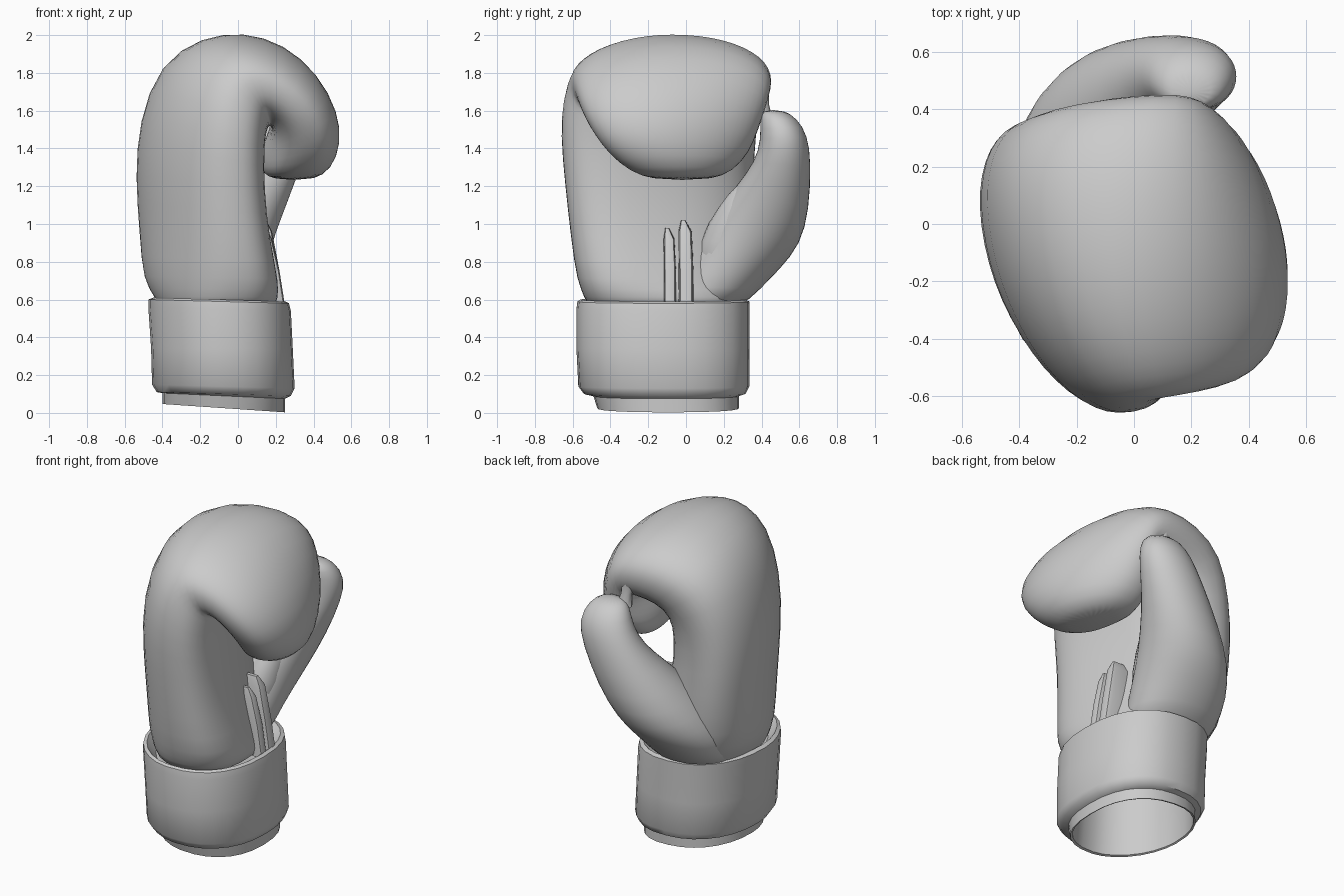
import bpy, bmesh
from math import sin, cos, pi
from mathutils import Vector as V

if "Cube" in bpy.data.objects:
    bpy.data.objects.remove(bpy.data.objects["Cube"])


def spow(v, p):
    return (1 if v >= 0 else -1) * abs(v) ** (2 / p)


def loft(name, rings, n=24, p=2.3, knuckle=None, palm=None, subsurf=0, angle=0.9):
    """Skin (centre, u, v) superellipse rings and close both ends.
    palm is the exponent on the -u side, knuckle the one on the +u -v corner."""
    bm = bmesh.new()
    loops = []
    for c, u, v in rings:
        loop = []
        for i in range(n):
            a, b = cos(2 * pi * i / n), sin(2 * pi * i / n)
            e = (palm or p) if a < 0 else (knuckle or p) if b < 0 else p
            loop.append(bm.verts.new(c + u * spow(a, e) + v * spow(b, e)))
        loops.append(loop)
    for a, b in zip(loops, loops[1:]):
        for i in range(n):
            j = (i + 1) % n
            bm.faces.new((a[i], a[j], b[j], b[i]))
    bm.faces.new(loops[0])
    bm.faces.new(loops[-1])
    bmesh.ops.recalc_face_normals(bm, faces=bm.faces)
    me = bpy.data.meshes.new(name)
    bm.to_mesh(me)
    bm.free()
    ob = bpy.data.objects.new(name, me)
    bpy.context.collection.objects.link(ob)
    bpy.ops.object.select_all(action='DESELECT')
    ob.select_set(True)
    bpy.context.view_layer.objects.active = ob
    if subsurf:
        for f in me.polygons:
            f.use_smooth = True
        m = ob.modifiers.new("smooth", 'SUBSURF')
        m.levels = m.render_levels = subsurf
    else:
        bpy.ops.object.shade_smooth_by_angle(angle=angle)
    return ob


def span(xo, zo, xi, zi, y0, y1, skew=0.0):
    """Ring from its outer and inner points in the xz plane and its y range.
    skew leans the section so that its -y side moves towards +x."""
    o, i = V((xo, 0, zo)), V((xi, 0, zi))
    u = (o - i) / 2
    v = V((-skew * abs(u.x), (y1 - y0) / 2, 0))
    u.x *= (1 - skew * skew) ** 0.5
    return (o + i) / 2 + V((0, (y0 + y1) / 2, 0)), u, v


def band(x0, x1, y0, y1, z, slope=0.0):
    return span(x0, z - slope, x1, z + slope, y0, y1)


def tilted(x, y, z, rx, ry, tilt=0.0):
    return V((x, y, z)), V((rx, 0, 0)), V((0, ry, tilt))


# Hand: padded tube rising from the wrist and curling over into the fist
hand = [
    (-.42, .52, .20, .52, -.52, .29, .1), (-.44, .62, .21, .62, -.54, .31, .15),
    (-.505, .69, .21, .68, -.58, .33, .3), (-.52, .95, .155, .92, -.615, .36, .38),
    (-.545, 1.25, .125, 1.18, -.645, .36, .42), (-.525, 1.55, .125, 1.40, -.67, .37, .42),
    (-.42, 1.86, .14, 1.48, -.655, .41, .42), (-.20, 1.995, .16, 1.51, -.62, .445, .35),
    (.03, 2.02, .175, 1.52, -.61, .46), (.25, 1.955, .18, 1.51, -.59, .45, .35),
    (.43, 1.80, .165, 1.46, -.56, .425, .4), (.535, 1.60, .14, 1.41, -.50, .385, .4),
    (.55, 1.43, .12, 1.34, -.42, .34, .4), (.50, 1.29, .13, 1.265, -.30, .25, .3),
    (.40, 1.23, .20, 1.235, -.17, .13, .3),
]
loft("hand_and_fist", [span(*r) for r in hand], p=2.1, knuckle=1.95, palm=2.5, subsurf=1)

# Thumb: bulges out of the wrist and bends back towards the fist
thumb = [
    (-.14, .08, .54, .25, .20, 0), (-.15, .15, .66, .28, .25, 0),
    (-.13, .25, .80, .29, .25, -.04), (-.07, .36, .95, .27, .25, -.06),
    (.03, .455, 1.13, .24, .20, -.06), (.15, .515, 1.33, .195, .15, 0),
    (.20, .52, 1.46, .17, .125, .01), (.20, .49, 1.56, .13, .10, 0),
    (.20, .46, 1.605, .07, .055, 0),
]
loft("thumb", [tilted(*r) for r in thumb], n=20, p=2.1, subsurf=1)

# Web of padding joining thumb and palm
web = [(.00, .17, .68, .14, .14), (.03, .22, .92, .12, .16),
       (.07, .30, 1.10, .10, .13), (.10, .34, 1.23, .05, .06)]
loft("thumb_web", [tilted(*r) for r in web], n=12, p=2, subsurf=1)

# Small tether between thumb tip and fist
tether = [(.14, .42, 1.55, .05, .04), (.13, .41, 1.63, .035, .03), (.12, .40, 1.70, .05, .04)]
loft("thumb_tether", [tilted(*r) for r in tether], n=8, p=2)

# Cuff: outer wall with a rolled top lip, then the lining turned up inside
cuff = [
    (-.40, .18, -.50, .27, .54), (-.45, .25, -.56, .31, .60, -.01),
    (-.475, .27, -.575, .335, .59, -.01), (-.475, .28, -.58, .335, .55, -.01),
    (-.46, .29, -.58, .335, .34), (-.455, .30, -.57, .335, .14, -.01),
    (-.43, .28, -.54, .315, .10, -.01), (-.40, .25, -.49, .28, .09, -.015),
    (-.40, .25, -.47, .28, .025, -.022), (-.39, .24, -.455, .265, .03, -.022),
    (-.39, .23, -.45, .26, .14), (-.38, .20, -.44, .24, .45),
]
loft("cuff", [band(*r) for r in cuff], n=28, p=2.25, knuckle=1.9, palm=2.35, angle=0.8)

# Palm opening: two upright flaps with a narrow slot between them
for name, y, w, top in (("slot_flap_left", -.085, .033, .98), ("slot_flap_right", .0, .04, 1.02)):
    flap = [(.12, y, .56, .13, w), (.10, y, .75, .12, w),
            (.08, y - .005, top - .06, .10, w * .9), (.06, y - .015, top, .09, w * .3)]
    loft(name, [tilted(*r) for r in flap], n=12, p=5, angle=0.6)
